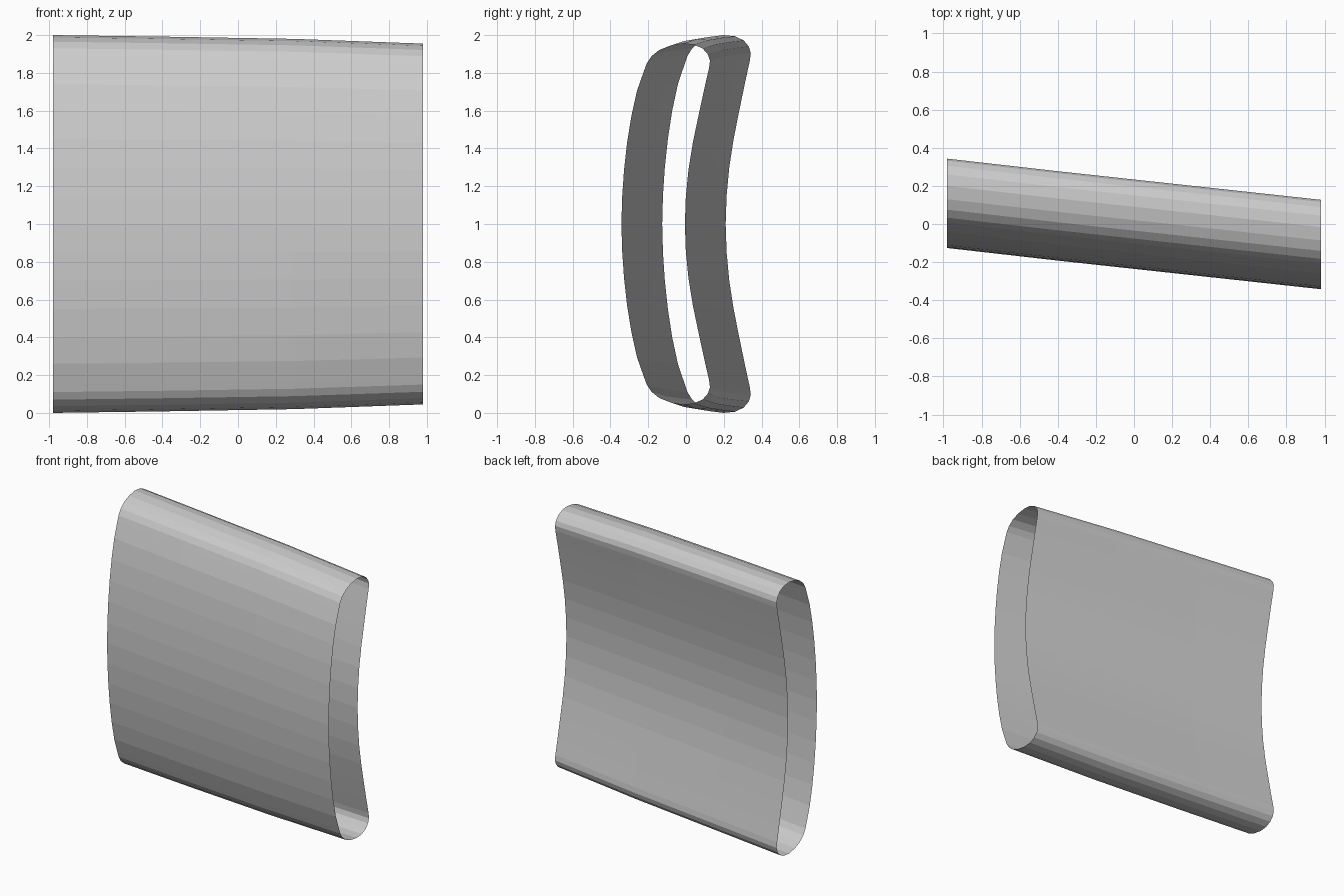
import bpy, bmesh

if "Cube" in bpy.data.objects:
    bpy.data.objects.remove(bpy.data.objects["Cube"])

# Upper half of the curved band cross-section (y, height from middle)
half = [(-.126, 0), (-.122, .15), (-.112, .3), (-.096, .45), (-.073, .6),
        (-.043, .74), (-.006, .85), (.008, .89), (.033, .93), (.075, .965),
        (.13, .988), (.20, 1.0), (.26, .994), (.305, .972), (.332, .94),
        (.343, .905), (.338, .865), (.313, .75), (.282, .6), (.252, .45),
        (.229, .3), (.215, .15), (.21, 0)]
# Mirror to close the loop
profile = half + [(y, -h) for y, h in half[-2:0:-1]]

# Stations along the sweep: x, sideways shift, height scale
stations = [(-.98, 0, 1.0), (-.4, -.066, .992), (.3, -.142, .98), (.98, -.216, .955)]

# Open-ended curved sleeve
bm = bmesh.new()
rings = [[bm.verts.new((x, y + dy, 1 + h * s)) for y, h in profile]
         for x, dy, s in stations]
n = len(profile)
for a, b in zip(rings, rings[1:]):
    for i in range(n):
        j = (i + 1) % n
        bm.faces.new((a[i], b[i], b[j], a[j]))
# Face normals outward (front side must face -y)
bm.normal_update()
front = min(bm.faces, key=lambda f: f.calc_center_median().y)
if front.normal.y > 0:
    bmesh.ops.reverse_faces(bm, faces=bm.faces[:])
mesh = bpy.data.meshes.new("curved_sleeve")
bm.to_mesh(mesh)
bm.free()
obj = bpy.data.objects.new("curved_sleeve", mesh)
bpy.context.collection.objects.link(obj)
